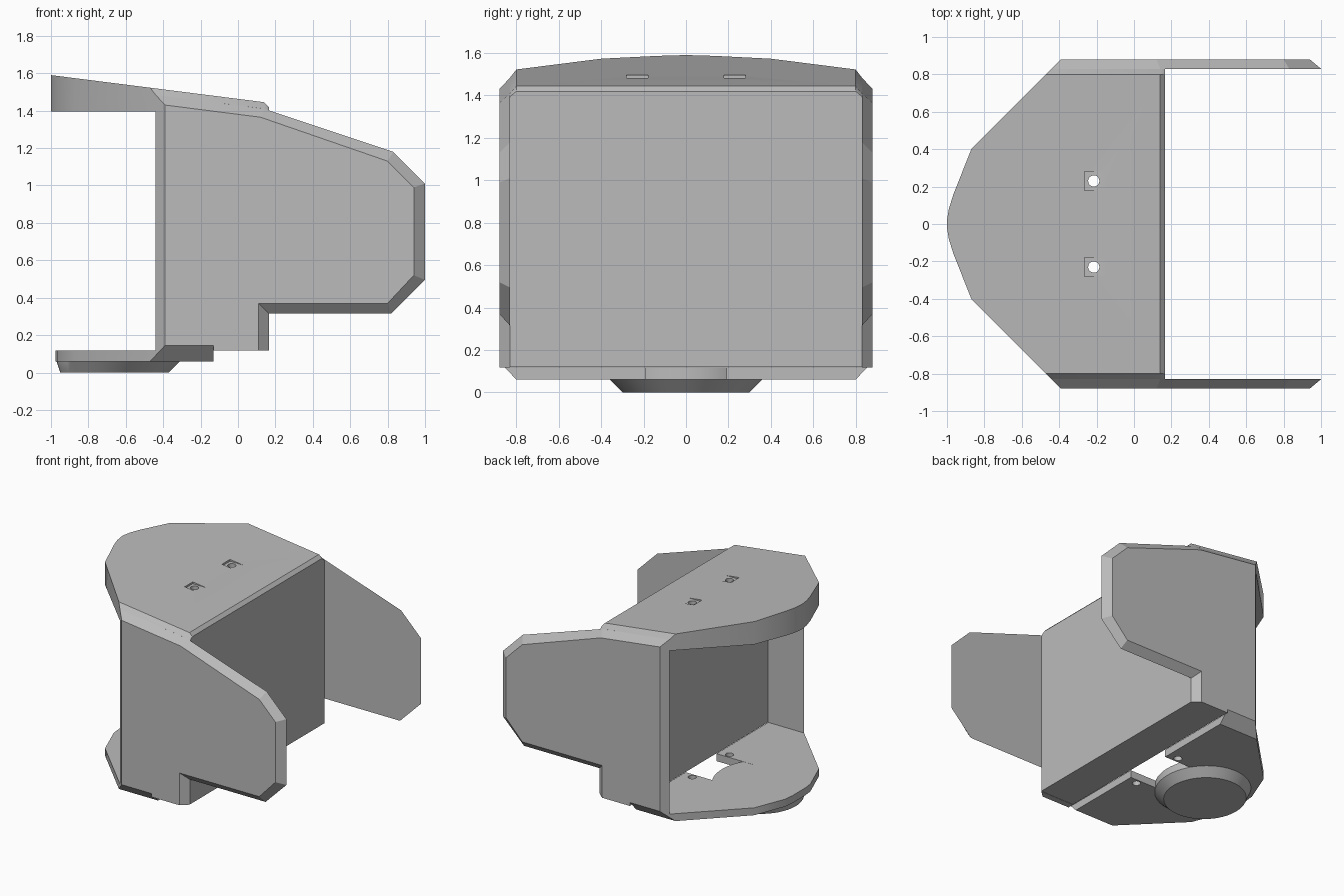
import bpy
import bmesh
from math import radians
from mathutils import Matrix

cube = bpy.data.objects.get("Cube")
if cube:
    bpy.data.objects.remove(cube, do_unlink=True)

grey = bpy.data.materials.new("plain grey")
grey.use_nodes = True
colour = (0.5, 0.5, 0.5, 1)
grey.diffuse_color = colour
grey.node_tree.nodes["Principled BSDF"].inputs["Base Color"].default_value = colour

WALL_BACK, WALL_FRONT = -0.13, 0.165
INNER, OUTER = 0.83, 0.88
ROOF_UNDER = 1.395


def roof_z(x):
    return 1.59 - 0.127 * (x + 1)


def finish(name, bm):
    bmesh.ops.dissolve_limit(bm, angle_limit=radians(0.5), verts=bm.verts, edges=bm.edges)
    bmesh.ops.recalc_face_normals(bm, faces=bm.faces)
    mesh = bpy.data.meshes.new(name)
    bm.to_mesh(mesh)
    bm.free()
    mesh.materials.append(grey)
    ob = bpy.data.objects.new(name, mesh)
    bpy.context.collection.objects.link(ob)
    return ob


def hull(name, half_points):
    """Convex part from points that are mirrored across y."""
    bm = bmesh.new()
    for x, y, z in half_points:
        for side in ((1, -1) if y else (1,)):
            bm.verts.new((x, y * side, z))
    result = bmesh.ops.convex_hull(bm, input=bm.verts)
    spare = {g for g in result["geom_interior"] + result["geom_unused"]
             if isinstance(g, bmesh.types.BMVert)}
    bmesh.ops.delete(bm, geom=list(spare), context='VERTS')
    return finish(name, bm)


def box(name, x0, x1, y0, y1, z0, z1):
    bm = bmesh.new()
    bmesh.ops.create_cube(bm, size=1)
    for v in bm.verts:
        v.co.x = x1 if v.co.x > 0 else x0
        v.co.y = y1 if v.co.y > 0 else y0
        v.co.z = z1 if v.co.z > 0 else z0
    return finish(name, bm)


def cylinder(name, x, y, z0, z1, r):
    bm = bmesh.new()
    bmesh.ops.create_cone(bm, cap_ends=True, segments=32, radius1=r, radius2=r,
                          depth=z1 - z0, matrix=Matrix.Translation((x, y, (z0 + z1) / 2)))
    return finish(name, bm)


def cut(target, cutter):
    mod = target.modifiers.new("cut", 'BOOLEAN')
    mod.operation = 'DIFFERENCE'
    mod.solver = 'EXACT'
    mod.object = cutter
    bpy.context.view_layer.objects.active = target
    bpy.ops.object.modifier_apply(modifier=mod.name)
    bpy.data.objects.remove(cutter, do_unlink=True)


def smooth(ob):
    bpy.ops.object.select_all(action='DESELECT')
    ob.select_set(True)
    bpy.context.view_layer.objects.active = ob
    bpy.ops.object.shade_smooth_by_angle(angle=radians(25))


# Rounded nose outline shared by roof and floor
nose = [(-1, 0.02), (-0.99, 0.08), (-0.967, 0.155), (-0.87, 0.4)]

# Roof: flat underside, sloping top, chamfered sides and rear edge
points = []
for x, y in nose + [(-0.47, 0.8)]:
    points += [(x, y, ROOF_UNDER), (x, y, roof_z(x))]
points += [(0.14, 0.8, roof_z(0.14)), (WALL_FRONT, INNER, ROOF_UNDER),
           (-0.44, INNER, ROOF_UNDER), (-0.44, INNER, roof_z(-0.44) - 0.035),
           (0.14, INNER, roof_z(0.14) - 0.035), (WALL_FRONT, 0.8, 1.42)]
roof = hull("roof", points)

# Floor: thin plate with the same nose and bevelled sides
points = []
for x, y in nose + [(-0.47, 0.8)]:
    x = max(x, -0.975)
    points += [(x, y, 0.06), (x, y, 0.118)]
points += [(WALL_BACK, 0.8, 0.06), (WALL_BACK, INNER, 0.118), (WALL_BACK, INNER, 0.092),
           (-0.44, INNER, 0.118), (-0.44, INNER, 0.092)]
floor = hull("floor", points)

# Floor notch, level pockets in the roof and aligned screw holes
cut(floor, box("notch_cutter", -0.45, 0, -0.19, 0.19, 0, 0.3))
for y in (-0.23, 0.23):
    cut(roof, box("pocket_cutter", -0.265, -0.1, y - 0.05, y + 0.05, 1.482, 1.7))
    cut(roof, cylinder("roof_hole_cutter", -0.215, y, 1.2, 1.7, 0.03))
    cut(floor, cylinder("floor_hole_cutter", -0.215, y, 0, 0.3, 0.03))

# Round foot under the floor, bevelled towards the ground
bm = bmesh.new()
rings = []
for cx, rx, ry, z in ((-0.66, 0.29, 0.3, 0), (-0.64, 0.33, 0.36, 0.06), (-0.64, 0.33, 0.36, 0.117)):
    made = bmesh.ops.create_circle(bm, segments=64, radius=1)["verts"]
    for v in made:
        v.co = (cx + rx * v.co.x, ry * v.co.y, z)
    rings.append(made)
for low, high in zip(rings, rings[1:]):
    for i in range(len(low)):
        j = (i + 1) % len(low)
        bm.faces.new((low[i], low[j], high[j], high[i]))
bm.faces.new(rings[0])
bm.faces.new(rings[-1])
foot = finish("foot", bm)

# Thick upright wall between the side plates
box("wall", WALL_BACK, WALL_FRONT, -INNER, INNER, 0.12, ROOF_UNDER)

# Side plates: larger inner profile joined to a smaller outer one
inner = [(-0.44, 0.092), (WALL_BACK, 0.092), (WALL_BACK, 0.118), (WALL_FRONT, 0.118),
         (WALL_FRONT, 0.315), (0.82, 0.315), (1, 0.495), (1, 1.01), (0.83, 1.18),
         (0.14, 1.41), (-0.44, 1.484)]
outer = [(-0.39, 0.145), (WALL_BACK, 0.145), (WALL_BACK, 0.118), (0.11, 0.118),
         (0.11, 0.37), (0.8, 0.37), (0.94, 0.52), (0.94, 0.99), (0.8, 1.13),
         (0.12, 1.365), (-0.39, 1.43)]
for name, side in (("left_plate", 1), ("right_plate", -1)):
    bm = bmesh.new()
    a = [bm.verts.new((x, side * INNER, z)) for x, z in inner]
    b = [bm.verts.new((x, side * OUTER, z)) for x, z in outer]
    bm.faces.new(a)
    bm.faces.new(b)
    for i in range(len(a)):
        j = (i + 1) % len(a)
        bm.faces.new((a[i], a[j], b[j], b[i]))
    finish(name, bm)

for ob in (roof, floor, foot):
    smooth(ob)
